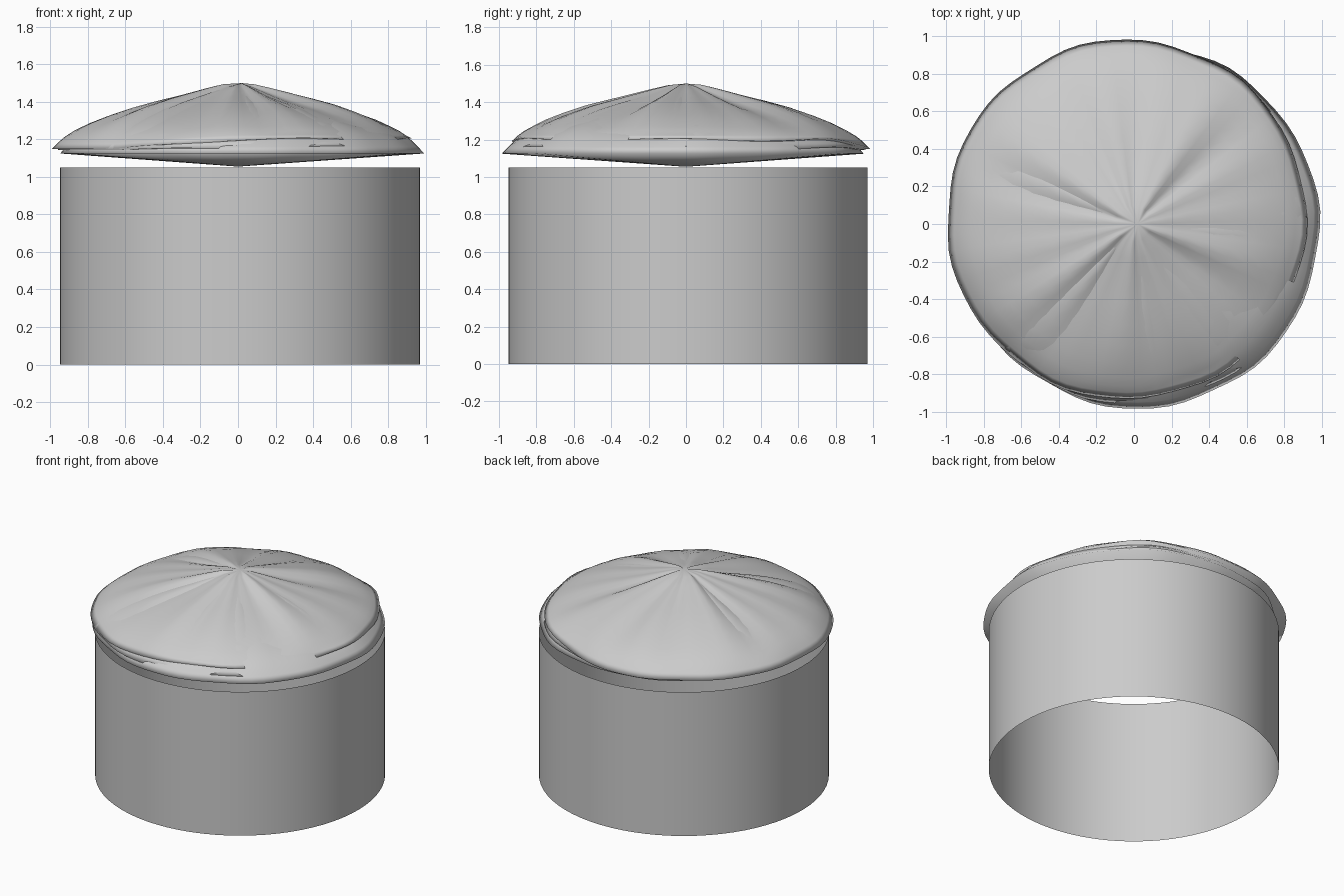
import bpy, math
from math import sin, cos, pi

if "Cube" in bpy.data.objects:
    bpy.data.objects.remove(bpy.data.objects["Cube"])

mat = bpy.data.materials.new("plain light grey")
mat.diffuse_color = (0.6, 0.6, 0.6, 1)
mat.use_nodes = True
mat.node_tree.nodes["Principled BSDF"].inputs["Base Color"].default_value = mat.diffuse_color

N = 72


def add_mesh(name, verts, faces):
    me = bpy.data.meshes.new(name)
    me.from_pydata(verts, [], faces)
    me.materials.append(mat)
    me.polygons.foreach_set("use_smooth", [True] * len(me.polygons))
    me.update()
    ob = bpy.data.objects.new(name, me)
    bpy.context.collection.objects.link(ob)
    return ob


def ring_faces(a, b):
    return [(a + i, a + (i + 1) % N, b + (i + 1) % N, b + i) for i in range(N)]


# Round wall: a thin tube, open at top and bottom
wall = []
for z in (0.0, 1.05):
    wall += [(0.01 + 0.96 * cos(2 * pi * i / N), 0.01 + 0.96 * sin(2 * pi * i / N), z)
             for i in range(N)]
add_mesh("round_wall", wall, ring_faces(0, N))

# Thatch profile: (radius fraction, height, share of the rim lift)
PROFILE = [(1.0, 1.15, 1.0), (0.965, 1.185, 0.75), (0.93, 1.215, 0.6), (0.88, 1.248, 0.4),
           (0.8, 1.287, 0.3), (0.7, 1.325, 0.2), (0.58, 1.365, 0.1), (0.45, 1.40, 0),
           (0.32, 1.431, 0), (0.2, 1.462, 0), (0.1, 1.487, 0)]


def ridge(t, f, seed):
    """Radial folds, fading out at the peak and rim."""
    s = sin(5 * t + seed) + 0.8 * sin(9 * t + 2.1 * seed) + 0.6 * sin(15 * t + 3 * seed)
    return 0.011 * s * 4 * f * max(0, 0.97 - f)


def thatch_layer(name, cx, cy, radius, rim, lift, drop, seed):
    """Dome with a shifted rim and a shallow cone closing it below."""
    verts, faces = [], []
    for f, z, share in PROFILE:
        for i in range(N):
            t = 2 * pi * i / N
            # front right side of the rim is raised
            w = min(1, max(0, 0.5 + 1.4 * cos(t + 0.35)))
            wob = 0.006 * sin(7 * t + seed) + 0.004 * sin(13 * t + seed)
            r = radius * f * (1 + wob * f)
            zz = z + lift * w * share + ridge(t, f, seed)
            zz += (rim - 1.15) * max(0, (f - 0.85) / 0.15) - drop * (1 - f ** 4)
            if lift and f == 1.0:
                zz += 0.008 * w * sin(6 * t + seed)
            verts.append((cx * f + r * cos(t), cy * f + r * sin(t), zz))
    for k in range(len(PROFILE) - 1):
        faces += ring_faces(k * N, (k + 1) * N)
    top = len(verts)
    verts += [(0.02, 0, 1.5 - drop), (0, 0, 1.055 + (rim - 1.125))]
    last = (len(PROFILE) - 1) * N
    for i in range(N):
        j = (i + 1) % N
        faces += [(last + i, last + j, top), (j, i, top + 1)]
    return add_mesh(name, verts, faces)


# Three overlapping roof layers
thatch_layer("lower_thatch", 0.02, -0.015, 0.968, 1.125, 0.0, 0.035, 0.4)
thatch_layer("middle_thatch", -0.012, 0.0, 0.957, 1.145, 0.012, 0.018, 1.3)
thatch_layer("upper_thatch", -0.04, 0.025, 0.957, 1.15, 0.05, 0.0, 2.2)
